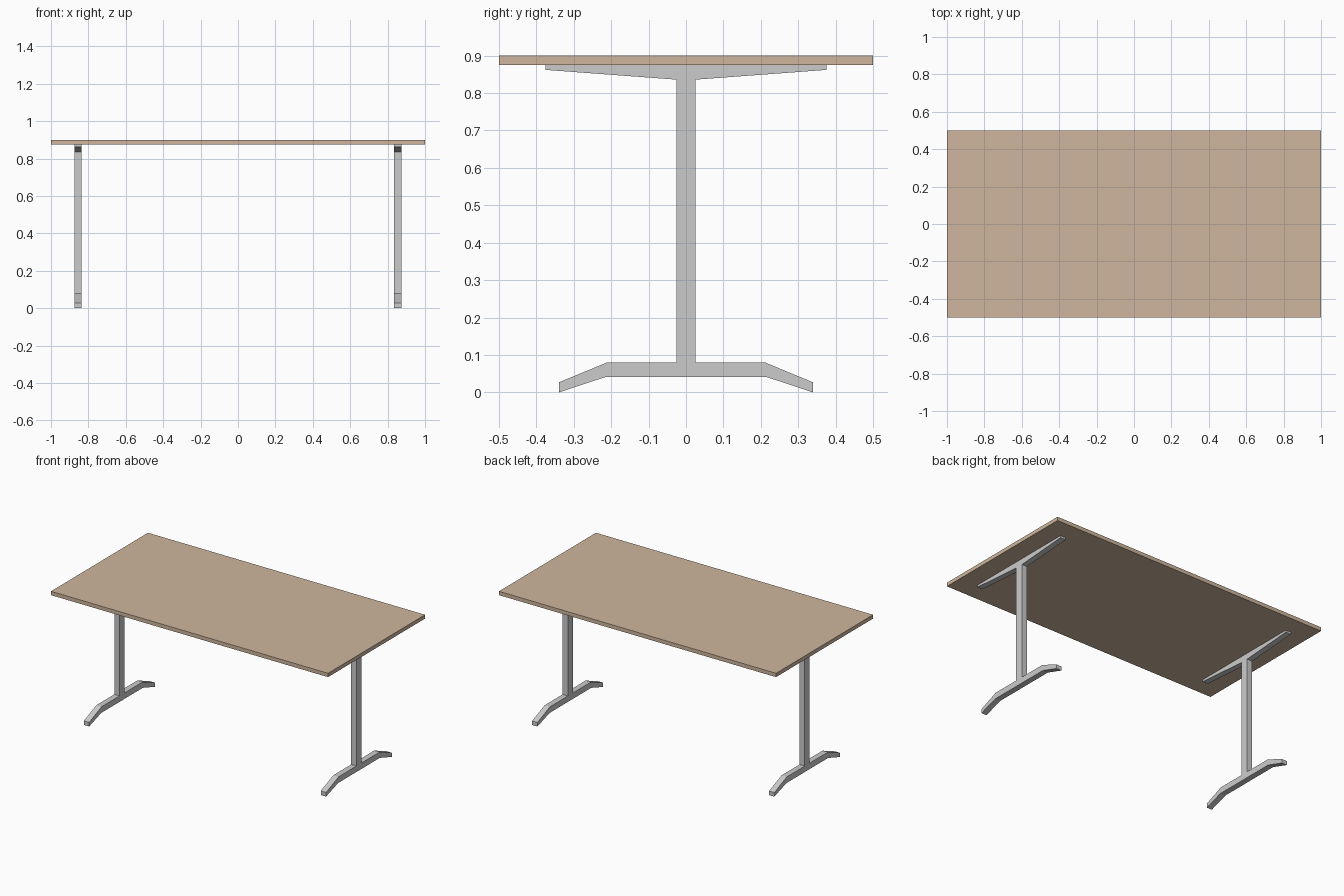
import bpy, bmesh

if "Cube" in bpy.data.objects:
    bpy.data.objects.remove(bpy.data.objects["Cube"])


def new_object(name, bm):
    bmesh.ops.recalc_face_normals(bm, faces=bm.faces)
    mesh = bpy.data.meshes.new(name)
    bm.to_mesh(mesh)
    bm.free()
    obj = bpy.data.objects.new(name, mesh)
    bpy.context.collection.objects.link(obj)
    return obj


# Tabletop
bpy.ops.mesh.primitive_cube_add(size=1, location=(0, 0, 0.8875))
top = bpy.context.object
top.name = "tabletop"
top.scale = (2, 1, 0.025)
wood = bpy.data.materials.new("wood")
wood.diffuse_color = (0.62, 0.47, 0.34, 1)
wood.use_nodes = True
wood.node_tree.nodes["Principled BSDF"].inputs["Base Color"].default_value = wood.diffuse_color
top.data.materials.append(wood)

# Half of the leg outline (y, z): tapered bracket, post, splayed foot
HALF = [(0.376, 0.875), (0.376, 0.862), (0.026, 0.836), (0.026, 0.08),
        (0.211, 0.08), (0.339, 0.027), (0.339, 0.0), (0.215, 0.041)]
OUTLINE = HALF + [(-y, z) for y, z in reversed(HALF)]
THICKNESS = 0.038


def leg(name, x):
    bm = bmesh.new()
    face = bm.faces.new([bm.verts.new((x - THICKNESS / 2, y, z)) for y, z in OUTLINE])
    ext = bmesh.ops.extrude_face_region(bm, geom=[face], use_keep_orig=True)
    moved = [v for v in ext["geom"] if isinstance(v, bmesh.types.BMVert)]
    bmesh.ops.translate(bm, verts=moved, vec=(THICKNESS, 0, 0))
    return new_object(name, bm)


# Two T-shaped legs, one at each end
leg("left_leg", -0.856)
leg("right_leg", 0.854)
